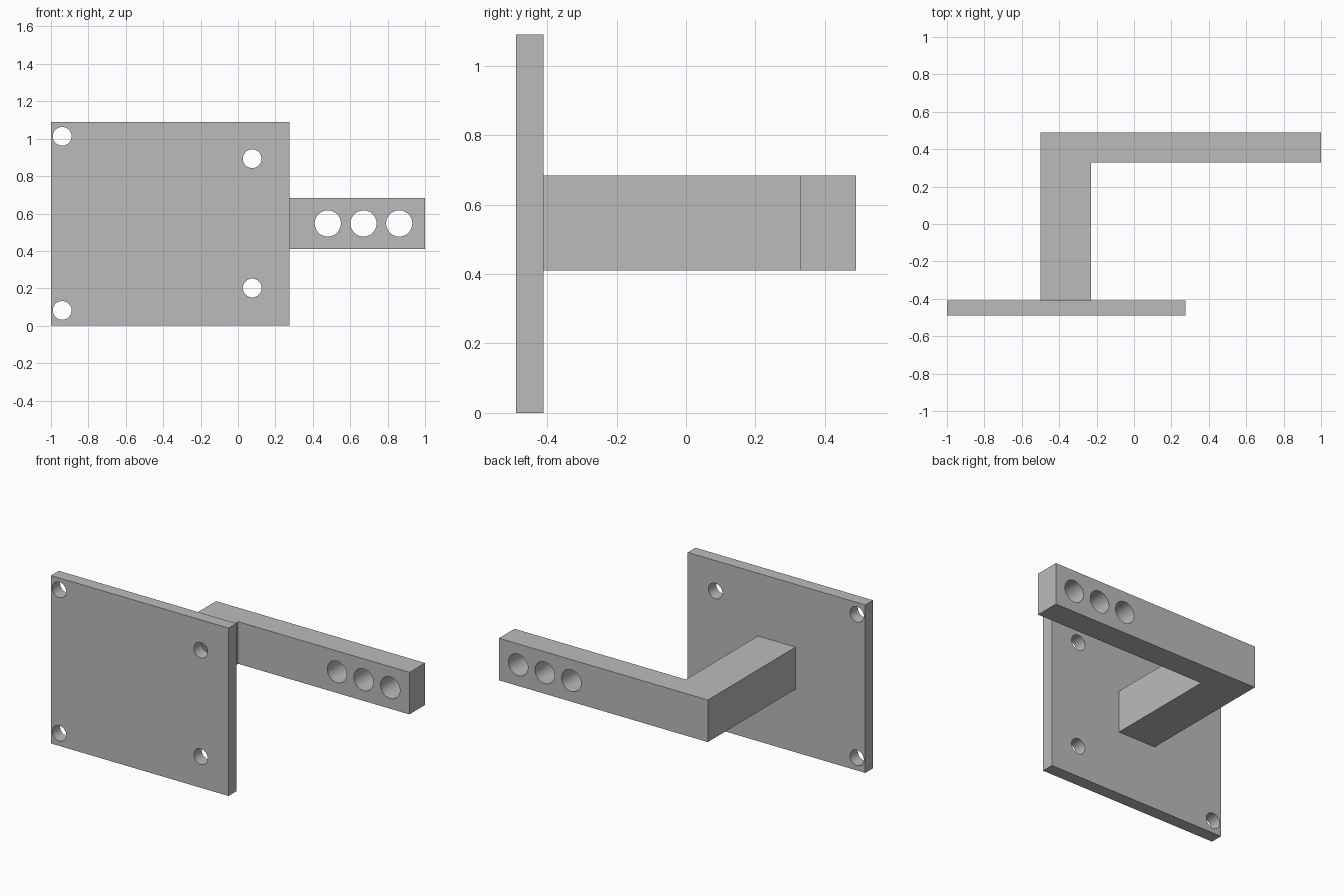
import bpy, bmesh
from math import pi
from mathutils import Matrix, Vector

cube = bpy.data.objects.get("Cube")
if cube:
    bpy.data.objects.remove(cube, do_unlink=True)

grey = bpy.data.materials.new("plain_grey")
grey.use_nodes = True
color = (0.5, 0.5, 0.5, 1)
grey.diffuse_color = color
grey.node_tree.nodes["Principled BSDF"].inputs["Base Color"].default_value = color


def finish(bm, name):
    bmesh.ops.recalc_face_normals(bm, faces=bm.faces)
    mesh = bpy.data.meshes.new(name)
    bm.to_mesh(mesh)
    bm.free()
    mesh.materials.append(grey)
    obj = bpy.data.objects.new(name, mesh)
    bpy.context.collection.objects.link(obj)
    return obj


def prism(name, outline, z0, z1):
    """Extrude a plan outline from z0 up to z1."""
    bm = bmesh.new()
    face = bm.faces.new([bm.verts.new((x, y, z0)) for x, y in outline])
    top = bmesh.ops.extrude_face_region(bm, geom=[face])["geom"]
    verts = [v for v in top if isinstance(v, bmesh.types.BMVert)]
    bmesh.ops.translate(bm, verts=verts, vec=(0, 0, z1 - z0))
    return finish(bm, name)


def drill(obj, centres, radius, y, depth):
    """Cut round holes along y through the part."""
    bm = bmesh.new()
    for x, z in centres:
        place = Matrix.Translation((x, y, z)) @ Matrix.Rotation(pi / 2, 4, "X")
        bmesh.ops.create_cone(bm, cap_ends=True, segments=48, radius1=radius,
                              radius2=radius, depth=depth, matrix=place)
    cutter = finish(bm, obj.name + "_cutter")
    cutter.hide_render = True
    mod = obj.modifiers.new("holes", "BOOLEAN")
    mod.operation, mod.solver, mod.object = "DIFFERENCE", "EXACT", cutter
    bpy.ops.object.select_all(action="DESELECT")
    obj.select_set(True)
    bpy.context.view_layer.objects.active = obj
    bpy.ops.object.modifier_apply(modifier=mod.name)
    bpy.data.objects.remove(cutter, do_unlink=True)
    bpy.ops.object.shade_smooth_by_angle(angle=pi / 6)


# Upright mounting plate with four screw holes
front, back = -0.49, -0.41
plate = prism("mounting_plate",
              [(-1, front), (0.275, front), (0.275, back), (-1, back)], 0, 1.09)
drill(plate, [(-0.94, 1.013), (-0.94, 0.082), (0.076, 0.893), (0.076, 0.202)],
      0.05, -0.45, 0.3)

# L-shaped arm with three larger holes near its free end
arm = prism("bent_arm",
            [(-0.5, back), (-0.23, back), (-0.23, 0.33), (1, 0.33),
             (1, 0.49), (-0.5, 0.49)], 0.41, 0.683)
drill(arm, [(0.48 + 0.191 * i, 0.547) for i in range(3)], 0.07, 0.41, 0.4)
